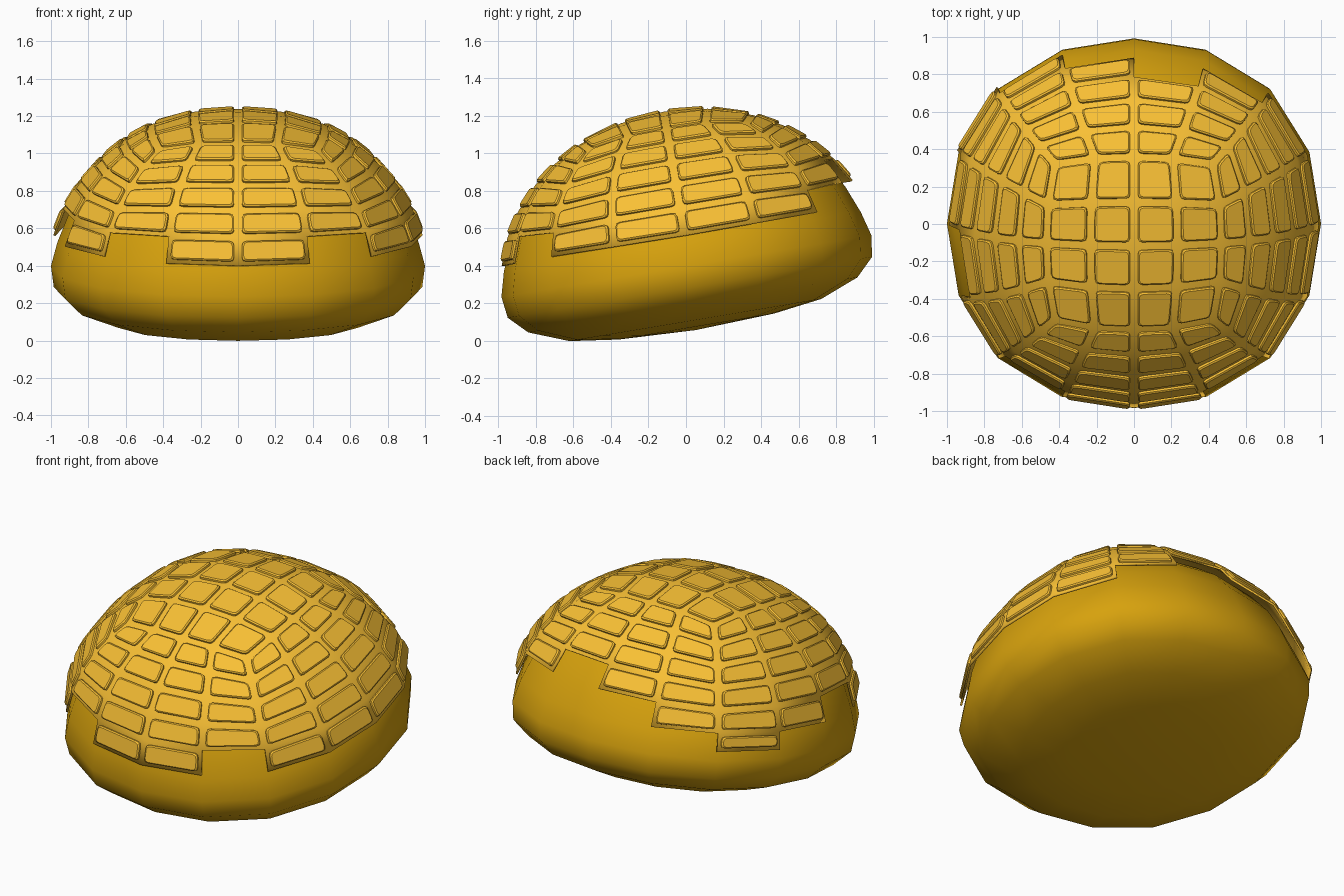
import bpy, bmesh, math
from mathutils import Vector, Matrix

if "Cube" in bpy.data.objects:
    bpy.data.objects.remove(bpy.data.objects["Cube"])

TILT = Matrix.Translation((0, 0, 0.368)) @ Matrix.Rotation(math.radians(9.5), 4, 'X')


def material(name, rgb):
    m = bpy.data.materials.new(name)
    m.diffuse_color = (*rgb, 1)
    m.use_nodes = True
    m.node_tree.nodes["Principled BSDF"].inputs["Base Color"].default_value = m.diffuse_color
    return m


def bulge(x, y):
    # the bun swells slightly on its diagonals
    r = math.hypot(x, y)
    return 1 + 0.03 * math.sin(2 * math.atan2(y, x)) ** 2 * min(1, (r / 0.55) ** 2)


def make(name, verts, faces, mat, angle):
    me = bpy.data.meshes.new(name)
    me.from_pydata([TILT @ Vector(v) for v in verts], [], faces)
    ob = bpy.data.objects.new(name, me)
    bpy.context.collection.objects.link(ob)
    bm = bmesh.new()
    bm.from_mesh(me)
    bmesh.ops.recalc_face_normals(bm, faces=bm.faces)
    bm.to_mesh(me)
    bm.free()
    me.materials.append(mat)
    bpy.context.view_layer.objects.active = ob
    ob.select_set(True)
    bpy.ops.object.shade_smooth_by_angle(angle=math.radians(angle))
    ob.select_set(False)
    return ob


dough_mat = material("dough", (0.68, 0.36, 0.004))
crust_mat = material("crust", (0.95, 0.53, 0.035))

# Bun body: 16-sided lathe profile (radius, height), flattened underneath
profile = [(0.42, -0.297), (0.68, -0.262), (0.89, -0.18), (0.985, -0.085), (1.0, 0.03),
           (0.965, 0.16), (0.905, 0.31), (0.81, 0.46), (0.67, 0.60), (0.47, 0.725), (0.23, 0.80)]
N = 16
SHIFT = 0.007
verts = []
for r, h in profile:
    for i in range(N):
        x, y = r * math.cos(2 * math.pi * i / N), r * math.sin(2 * math.pi * i / N)
        b = bulge(x, y)
        verts.append((x * b, y * b + SHIFT, h))
faces = [(k * N + i, k * N + (i + 1) % N, (k + 1) * N + (i + 1) % N, (k + 1) * N + i)
         for k in range(len(profile) - 1) for i in range(N)]
verts += [(0, 0, -0.315), (0, 0, 0.82)]
lo, hi, last = len(verts) - 2, len(verts) - 1, (len(profile) - 1) * N
faces += [(lo, (i + 1) % N, i) for i in range(N)]
faces += [(hi, last + i, last + (i + 1) % N) for i in range(N)]
make("bun_body", verts, faces, dough_mat, 60)

# Crust grid: a 4 x 4 top patch, with columns running down from its rim
R, H = 1.014, 0.862
ROWS = [5, 5, 4, 3, 4, 5, 6, 5, 4, 5, 4, 5, 5, 4, 5, 5]   # uneven rows per column


def patch(u, v):
    return 0.46 * u * (1 - 0.12 * v * v), 0.46 * v * (1 - 0.12 * u * u)


def dome(x, y):
    p = Vector((R * x, R * y, H * math.sqrt(max(0, 1 - x * x - y * y))))
    return p * bulge(x, y) + Vector((0, 0.024, 0))


rim = [(2, 0), (2, 1), (2, 2), (1, 2), (0, 2), (-1, 2), (-2, 2), (-2, 1), (-2, 0), (-2, -1),
       (-2, -2), (-1, -2), (0, -2), (1, -2), (2, -2), (2, -1)]


def column_point(i, k):
    x, y = patch(rim[i % N][0] / 2, rim[i % N][1] / 2)
    t0, a0 = math.asin(math.hypot(x, y)), math.atan2(y, x)
    a1 = 2 * math.pi * (i % N) / N
    da = (a1 - a0 + math.pi) % (2 * math.pi) - math.pi
    f = min(k / 5, 1)
    t = t0 + (math.radians(77) - t0) * f if k <= 5 else math.radians(84)
    a = a0 + da * f
    return dome(math.sin(t) * math.cos(a), math.sin(t) * math.sin(a))


quads = []
for a in range(-2, 2):
    for b in range(-2, 2):
        quads.append([dome(*patch(u / 2, v / 2)) for u, v in
                      ((a, b), (a + 1, b), (a + 1, b + 1), (a, b + 1))])
for i in range(N):
    for k in range(ROWS[i]):
        quads.append([column_point(i, k), column_point(i, k + 1),
                      column_point(i + 1, k + 1), column_point(i + 1, k)])

# Crust sheet: joined quads with a little thickness
sheet = make("crust_sheet", [p for q in quads for p in q],
             [tuple(range(4 * n, 4 * n + 4)) for n in range(len(quads))], crust_mat, 40)
bm = bmesh.new()
bm.from_mesh(sheet.data)
bmesh.ops.remove_doubles(bm, verts=bm.verts, dist=0.001)
bmesh.ops.recalc_face_normals(bm, faces=bm.faces)
if sum((f.normal.z for f in bm.faces)) < 0:
    bmesh.ops.reverse_faces(bm, faces=bm.faces)
bm.to_mesh(sheet.data)
bm.free()
solid = sheet.modifiers.new("thickness", 'SOLIDIFY')
solid.thickness = 0.012
solid.offset = -1


# Crust tiles: rounded, bevelled pads standing on each quad
def rounded(q, inset, radius):
    pts = []
    for j in range(4):
        p = q[j]
        e1, e2 = (q[j - 1] - p).normalized(), (q[(j + 1) % 4] - p).normalized()
        s = max(0.5, e1.cross(e2).length)
        p = p + (e1 + e2) * inset / s
        a, b = p + e1 * radius, p + e2 * radius
        pts += [a, (a + b) / 4 + p / 2, b]
    return pts


tv, tf = [], []
for q in quads:
    n = (q[2] - q[0]).cross(q[3] - q[1]).normalized()
    c = sum(q, Vector()) / 4
    if n.dot(c) < 0:
        n = -n
    base = len(tv)
    for inset, height in [(0.021, -0.006), (0.021, 0.011), (0.028, 0.018)]:
        tv += [p + n * height for p in rounded(q, inset, 0.022)]
    for k in range(2):
        for j in range(12):
            m = (j + 1) % 12
            tf.append((base + k * 12 + j, base + k * 12 + m,
                       base + k * 12 + 12 + m, base + k * 12 + 12 + j))
    tf.append(tuple(range(base + 24, base + 36)))
    tf.append(tuple(range(base + 11, base - 1, -1)))
make("crust_tiles", tv, tf, crust_mat, 30)
